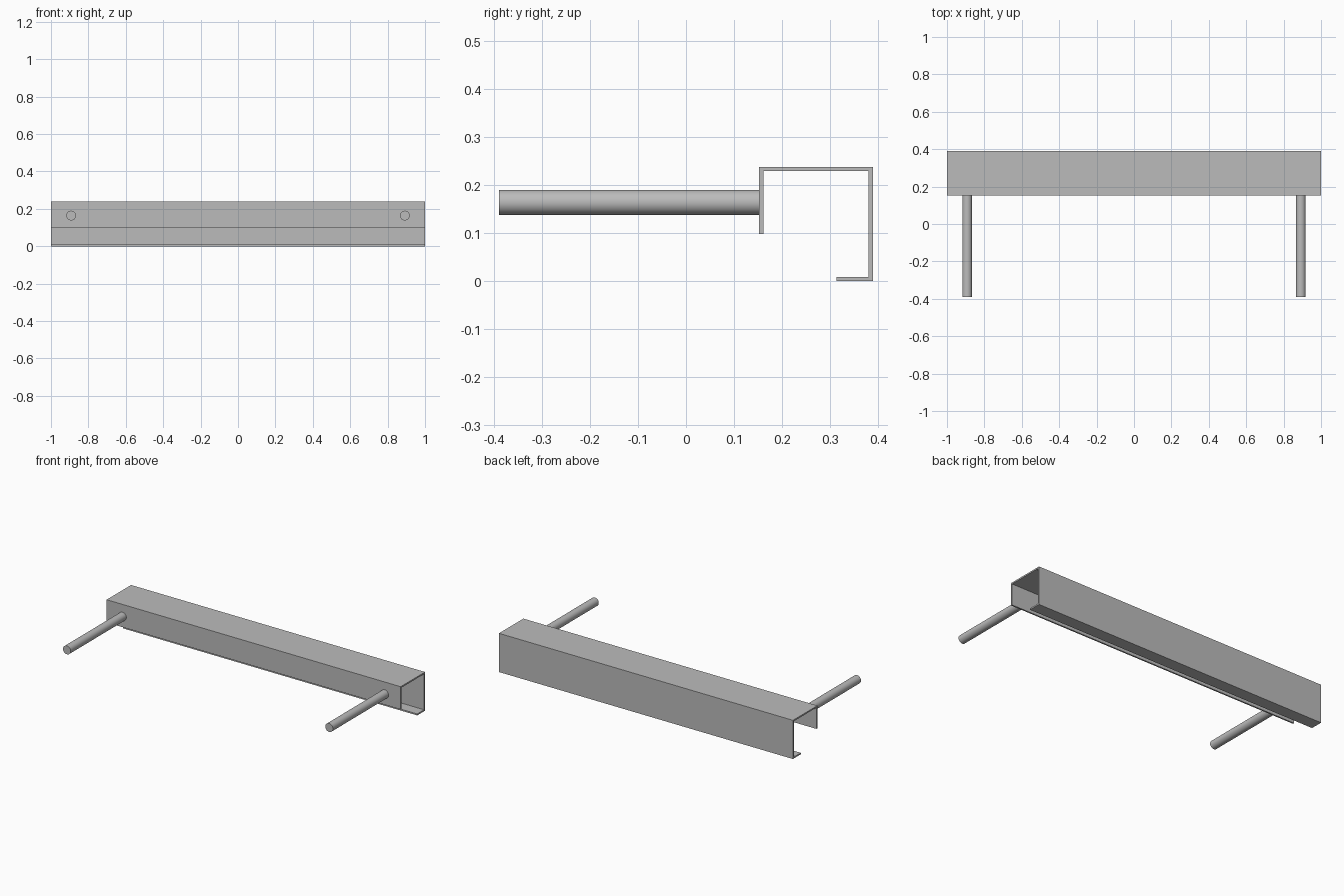
import bpy
import bmesh
from math import pi
from mathutils import Vector

cube = bpy.data.objects.get("Cube")
if cube:
    bpy.data.objects.remove(cube, do_unlink=True)

# Bare metal
metal = bpy.data.materials.new("grey metal")
metal.use_nodes = True
grey = (0.5, 0.5, 0.5, 1)
metal.diffuse_color = grey
metal.node_tree.nodes["Principled BSDF"].inputs["Base Color"].default_value = grey

# Folded sheet channel: outer outline of the section, extruded along x
T = 0.009
FRONT, BACK, TOP = 0.152, 0.389, 0.238
FLANGE_END, LIP_END = 0.098, 0.313
section = [
    (FRONT, FLANGE_END), (FRONT, TOP), (BACK, TOP), (BACK, 0),
    (LIP_END, 0), (LIP_END, T), (BACK - T, T), (BACK - T, TOP - T),
    (FRONT + T, TOP - T), (FRONT + T, FLANGE_END),
]
bm = bmesh.new()
end = bm.faces.new([bm.verts.new((-1, y, z)) for y, z in section])
grown = bmesh.ops.extrude_face_region(bm, geom=[end])
moved = [g for g in grown["geom"] if isinstance(g, bmesh.types.BMVert)]
bmesh.ops.translate(bm, verts=moved, vec=Vector((2, 0, 0)))
bmesh.ops.recalc_face_normals(bm, faces=bm.faces)
mesh = bpy.data.meshes.new("channel")
bm.to_mesh(mesh)
bm.free()
mesh.materials.append(metal)
channel = bpy.data.objects.new("channel", mesh)
bpy.context.collection.objects.link(channel)

# Round mounting rods butted against the front flange
ROD_START = -0.389
for name, side in (("left_rod", 1), ("right_rod", -1)):
    bpy.ops.mesh.primitive_cylinder_add(
        vertices=48, radius=0.026, depth=FRONT - ROD_START,
        location=(side * 0.892, (FRONT + ROD_START) / 2, 0.164),
        rotation=(pi / 2, 0, 0))
    rod = bpy.context.object
    rod.name = name
    rod.data.materials.append(metal)
    bpy.ops.object.shade_smooth_by_angle()
